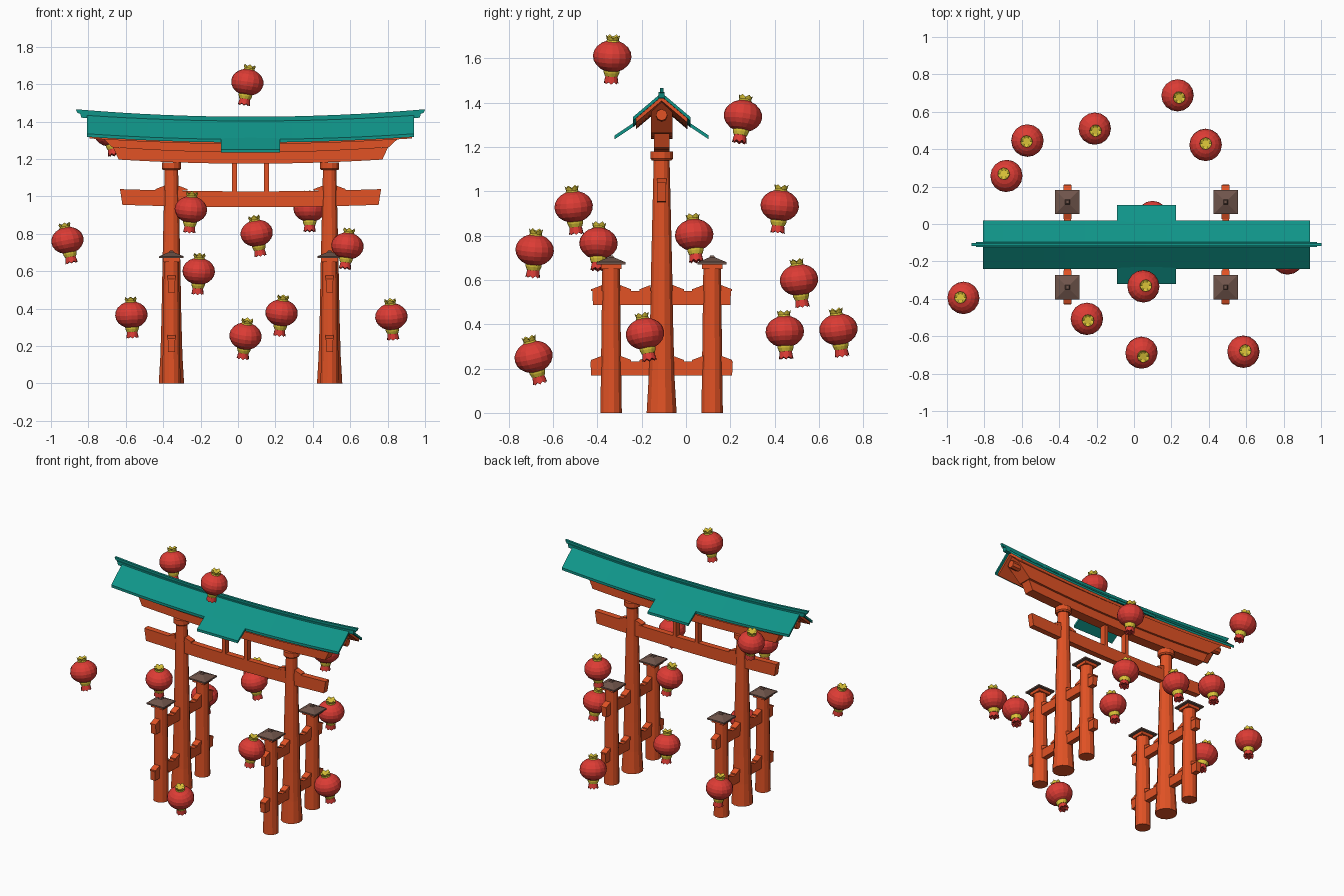
import bpy, bmesh
from math import sin, cos, pi
from mathutils import Vector, Matrix

if "Cube" in bpy.data.objects:
    bpy.data.objects.remove(bpy.data.objects["Cube"])

CX, CY = 0.067, -0.11          # centre of the gate


def material(name, rgb):
    m = bpy.data.materials.new(name)
    m.diffuse_color = (*rgb, 1)
    m.use_nodes = True
    m.node_tree.nodes["Principled BSDF"].inputs["Base Color"].default_value = m.diffuse_color
    return m


ORANGE = material("orange", (0.76, 0.085, 0.018))
TEAL = material("teal", (0.005, 0.30, 0.25))
BROWN = material("brown", (0.16, 0.09, 0.07))
RED = material("red", (0.72, 0.045, 0.035))
GOLD = material("gold", (0.72, 0.56, 0.04))


def loft_mesh(name, rings, mat):
    """Closed solid through a row of equal-sized point rings."""
    bm = bmesh.new()
    vs = [[bm.verts.new(p) for p in r] for r in rings]
    n = len(vs[0])
    for a, b in zip(vs, vs[1:]):
        for i in range(n):
            j = (i + 1) % n
            bm.faces.new((a[i], a[j], b[j], b[i]))
    bm.faces.new(vs[0])
    bm.faces.new(vs[-1])
    bmesh.ops.recalc_face_normals(bm, faces=bm.faces)
    me = bpy.data.meshes.new(name)
    bm.to_mesh(me)
    bm.free()
    me.materials.append(mat)
    return me


def place(name, me, matrix=Matrix()):
    ob = bpy.data.objects.new(name, me)
    ob.matrix_world = matrix
    bpy.context.collection.objects.link(ob)
    return ob


def lathe(name, profile, n, mat, turn=0.0):
    """Profile of (radius, z, zigzag height)."""
    rings = [[(r * cos(2 * pi * (i + turn) / n), r * sin(2 * pi * (i + turn) / n),
               z + (jag if i % 2 else 0)) for i in range(n)] for r, z, jag in profile]
    return loft_mesh(name, rings, mat)


def beam_x(name, profile, rise, mat, segs=16):
    """Upswept beam along x; profile of (y, z, half length)."""
    rings = []
    for k in range(segs + 1):
        t = 2 * k / segs - 1
        rings.append([(t * h, y, z + rise * t * t) for y, z, h in profile])
    place(name, loft_mesh(name, rings, mat), Matrix.Translation((CX, CY, 0)))


def rect(w, z0, z1, h0, h1):
    return [(-w, z0, h0), (w, z0, h0), (w, z1, h1), (-w, z1, h1)]


def chevron(w, zeave, zapex, thick, h):
    return [(-w, zeave, h), (0, zapex, h), (w, zeave, h),
            (w, zeave + thick, h), (0, zapex + thick, h), (-w, zeave + thick, h)]


# Shared meshes for posts, caps and wedges
pillar = lathe("pillar", [(.07, 0, 0), (.061, .15, 0), (.055, .35, 0), (.049, .66, 0), (.037, 1.145, 0)], 12, ORANGE, .5)
collar = lathe("pillar_collar", [(.046, 1.14, 0), (.053, 1.148, 0), (.053, 1.18, 0)], 12, ORANGE, .5)
post = lathe("side_post", [(.05, 0, 0), (.041, .665, 0)], 12, ORANGE, .5)
neck = lathe("post_neck", [(.065, .65, 0), (.065, .672, 0)], 4, ORANGE, .5)
cap = lathe("post_cap", [(.092, .67, 0), (.092, .68, 0), (.018, .702, 0), (.012, .71, 0)], 4, BROWN, .5)
wedge = loft_mesh("wedge", [[(0, y, 0), (.05, y, 0), (.05, y, .008), (0, y, .027)] for y in (-.021, .021)], ORANGE)


def put_wedge(x, y, z, angle):
    place("wedge", wedge, Matrix.Translation((x, y, z)) @ Matrix.Rotation(angle, 4, 'Z'))


# Pillars with their side frames
for sx in (-1, 1):
    x = CX + sx * .423
    base = Matrix.Translation((x, CY, 0))
    place("main_pillar", pillar, base)
    place("pillar_collar", collar, base)
    for sy in (-1, 1):
        at = Matrix.Translation((x, CY + sy * .228, 0))
        place("side_post", post, at)
        place("post_neck", neck, at)
        place("post_cap", cap, at)
    for z, half in ((.168, .318), (.487, .31)):
        tie = loft_mesh("side_tie", [[(-.018, y, 0), (.018, y, 0), (.018, y * 1.01, .063), (-.018, y * 1.01, .063)]
                                     for y in (-half, half)], ORANGE)
        place("side_tie", tie, Matrix.Translation((x, CY, z)))
        for oy, r in ((-.228, .04), (0, .05), (.228, .04)):
            for s in (-1, 1):
                put_wedge(x, CY + oy + s * r, z + .063, s * pi / 2)
    for s in (-1, 1):
        put_wedge(x + s * .036, CY, 1.031, 0 if s > 0 else pi)
    # Short struts above the tie beam
    strut = loft_mesh("strut", [[(-.013, -.02, z), (.013, -.02, z), (.013, .02, z), (-.013, .02, z)]
                                for z in (1.02, 1.19)], ORANGE)
    place("strut", strut, Matrix.Translation((CX + sx * .085, CY, 0)))

# Cross beams
beam_x("tie_beam", [(-.02, .943, .685), (.02, .943, .685), (.02, 1.027, .698), (-.02, 1.027, .698)], .012, ORANGE)
beam_x("lower_lintel", rect(.035, 1.175, 1.24, .705, .735), .022, ORANGE)
beam_x("upper_lintel", [(-.049, 1.235, .74), (.049, 1.235, .74), (.049, 1.33, .84),
                        (0, 1.375, .845), (-.049, 1.33, .84)], .028, ORANGE)
beam_x("ridge_purlin", [(.026 * cos(i * pi / 4), 1.315 + .026 * sin(i * pi / 4), .855) for i in range(8)], .03, ORANGE)

# Roof
beam_x("roof_lining", chevron(.116, 1.28, 1.378, .022, .862), .03, ORANGE)
beam_x("roof", chevron(.13, 1.288, 1.398, .017, .875), .03, TEAL)
beam_x("ridge_base", rect(.014, 1.385, 1.412, .905, .912), .036, TEAL)
beam_x("ridge_cap", rect(.008, 1.405, 1.426, .925, .935), .04, TEAL)
for s in (-1, 1):
    beam_x("centre_eave", [(s * .1, 1.31, .157), (s * .212, 1.235, .157),
                           (s * .212, 1.252, .157), (s * .1, 1.327, .157)], 0, TEAL, 2)

# Lantern parts, shared by all lanterns
body = lathe("lantern_body", [(.087 * sin(a), -.072 * cos(a), 0)
                              for a in [pi * (.11 + .78 * i / 8) for i in range(9)]], 16, RED)
crown = lathe("lantern_crown", [(.032, .062, 0), (.027, .075, 0), (.032, .084, .012), (.018, .084, 0)], 12, GOLD)
band = lathe("lantern_band", [(.037, -.06, 0), (.036, -.074, 0), (.03, -.09, 0)], 12, GOLD)
tassel = lathe("lantern_tassel", [(.027, -.088, 0), (.033, -.125, .01), (.012, -.115, 0)], 16, RED)

# Lanterns: x, y, z, lean in x, lean in y
for x, y, z, lx, ly in (
        (.05, -.333, 1.61, .15, .04), (-.912, -.395, .765, -.19, .03),
        (-.252, -.507, .93, .07, -.1), (.1, .037, .803, -.17, -.08),
        (.383, .423, .935, 0, .08), (.585, -.683, .735, .11, .07),
        (-.21, .51, .6, .05, -.13), (-.57, .446, .367, -.05, -.05),
        (.04, -.688, .253, .12, -.25), (.233, .688, .377, .1, -.14),
        (.82, -.185, .357, -.08, -.17), (-.682, .257, 1.34, -.17, .14)):
    lean = Vector((0, 0, 1)).rotation_difference(Vector((lx, ly, 1)))
    m = Matrix.Translation((x, y, z)) @ lean.to_matrix().to_4x4()
    for part in (body, crown, band, tassel):
        place(part.name, part, m)
